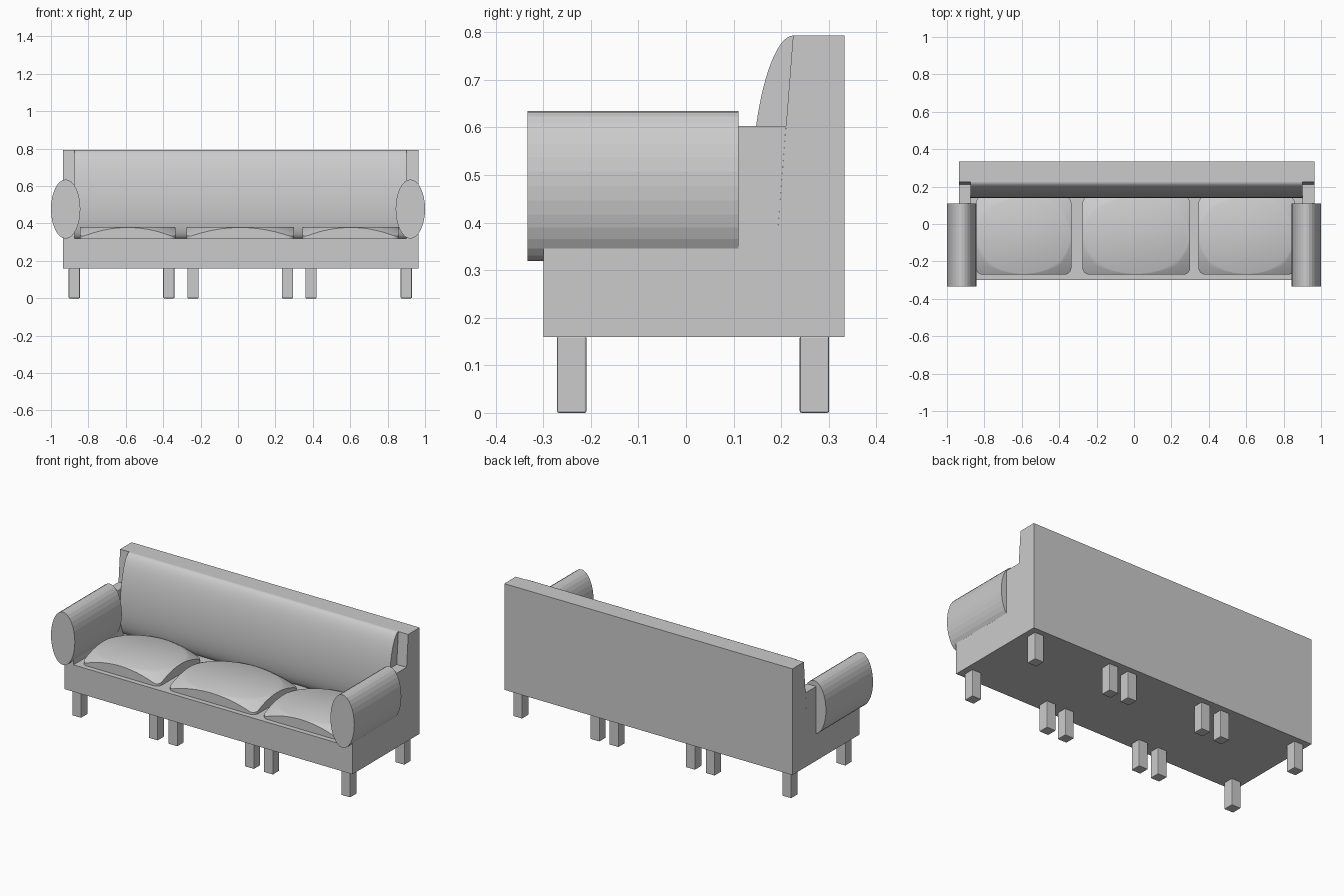
import bpy, math
from mathutils import Matrix

if "Cube" in bpy.data.objects:
    bpy.data.objects.remove(bpy.data.objects["Cube"])

X0, X1 = -0.935, 0.965          # frame sides
IN0, IN1 = -0.875, 0.90         # inner faces of side panels


def make(name, verts, faces):
    me = bpy.data.meshes.new(name)
    me.from_pydata(verts, [], faces)
    me.update()
    ob = bpy.data.objects.new(name, me)
    bpy.context.collection.objects.link(ob)
    return ob


def prism(name, pts, a, b, axis):
    """Extrude a closed 2D outline; axis 'x': pts are (y, z), axis 'y': pts are (x, z)."""
    n = len(pts)
    put = (lambda p, t: (t, p[0], p[1])) if axis == 'x' else (lambda p, t: (p[0], t, p[1]))
    verts = [put(p, t) for t in (a, b) for p in pts]
    faces = [(i, (i + 1) % n, n + (i + 1) % n, n + i) for i in range(n)]
    faces += [tuple(reversed(range(n))), tuple(range(n, 2 * n))]
    ob = make(name, verts, faces)
    import bmesh
    bm = bmesh.new()
    bm.from_mesh(ob.data)
    bmesh.ops.recalc_face_normals(bm, faces=bm.faces)
    bm.to_mesh(ob.data)
    bm.free()
    return ob


def smooth(ob, deg):
    bpy.ops.object.select_all(action='DESELECT')
    ob.select_set(True)
    bpy.context.view_layer.objects.active = ob
    bpy.ops.object.shade_smooth_by_angle(angle=math.radians(deg))


# Frame: seat and slanted backrest in one profile
prism("seat_and_back_frame",
      [(-0.30, 0.16), (0.333, 0.16), (0.333, 0.793), (0.225, 0.793), (0.188, 0.32), (-0.30, 0.32)],
      X0, X1, 'x')

# Side panels that carry the round arms
panel = [(-0.30, 0.32), (0.188, 0.32), (0.21, 0.603), (-0.30, 0.603)]
prism("left_side_panel", panel, X0, IN0, 'x')
prism("right_side_panel", panel, IN1, X1, 'x')

# Arm bolsters: elliptical cylinders
for name, cx in (("left_arm", -0.9215), ("right_arm", 0.9215)):
    ring = [(cx + 0.0785 * math.cos(t), 0.477 + 0.158 * math.sin(t))
            for t in (2 * math.pi * i / 32 for i in range(32))]
    prism(name, ring, -0.333, 0.11, 'y')

# Back cushion: half-ellipse bulge on the slanted backrest
arc = []
for i in range(33):
    t = math.pi * i / 32
    k = math.cos(t)
    arc.append((0.2065 + 0.0185 * k - 0.064 * math.sin(t), 0.5565 + 0.2365 * k))
smooth(prism("back_cushion", arc, IN0, IN1, 'x'), 30)


# Seat cushions: flat oval top falling away towards rounded corners
def seat_cushion(name, xa, xb, ya=-0.27, yb=0.147, n=32, r=0.035):
    cx, cy, hx, hy = (xa + xb) / 2, (ya + yb) / 2, (xb - xa) / 2, (yb - ya) / 2
    outline = []
    for sx, sy, start in ((1, 1, 0), (-1, 1, 90), (-1, -1, 180), (1, -1, 270)):
        for j in range(7):                       # rounded corner
            a = math.radians(start + 15 * j)
            outline.append((sx * (hx - r) + r * math.cos(a), sy * (hy - r) + r * math.sin(a)))
        p = outline[-1]                          # straight side up to the next corner
        q = {0: (-(hx - r), hy), 90: (-hx, -(hy - r)), 180: (hx - r, -hy), 270: (hx, hy - r)}[start]
        outline += [(p[0] + (q[0] - p[0]) * j / 16, p[1] + (q[1] - p[1]) * j / 16) for j in range(1, 16)]
    m = len(outline)
    verts = [(cx + x, cy + y, 0.315) for x, y in outline]
    rings = 5
    for k in range(rings):                       # outline inwards to the oval
        f = k / (rings - 1)
        for x, y in outline:
            d = math.hypot(x / hx, y / hy)
            s = 1 + (min(1, 0.985 / d) - 1) * f
            drop = 0.055 * max(0, (d * s) ** 2 - 0.97)
            verts.append((cx + x * s, cy + y * s, 0.38 - drop))
    faces = [tuple(reversed(range(m)))]
    for k in range(rings):
        faces += [(k * m + i, k * m + (i + 1) % m, (k + 1) * m + (i + 1) % m, (k + 1) * m + i)
                  for i in range(m)]
    faces.append(tuple(range(rings * m, (rings + 1) * m)))
    smooth(make(name, verts, faces), 30)


seat_cushion("left_seat_cushion", -0.845, -0.335)
seat_cushion("middle_seat_cushion", -0.275, 0.30)
seat_cushion("right_seat_cushion", 0.345, 0.86)

# Legs: two rows of six square posts with softened edges
for row, y in (("front", -0.24), ("back", 0.27)):
    for i, x in enumerate((-0.875, -0.37, -0.24, 0.265, 0.39, 0.90)):
        bpy.ops.mesh.primitive_cube_add(size=1, location=(x, y, 0.0805))
        leg = bpy.context.object
        leg.name = f"{row}_leg_{i + 1}"
        leg.data.transform(Matrix.Diagonal((0.06, 0.062, 0.161, 1)))
        bev = leg.modifiers.new("soft_edges", 'BEVEL')
        bev.width, bev.segments = 0.004, 2
